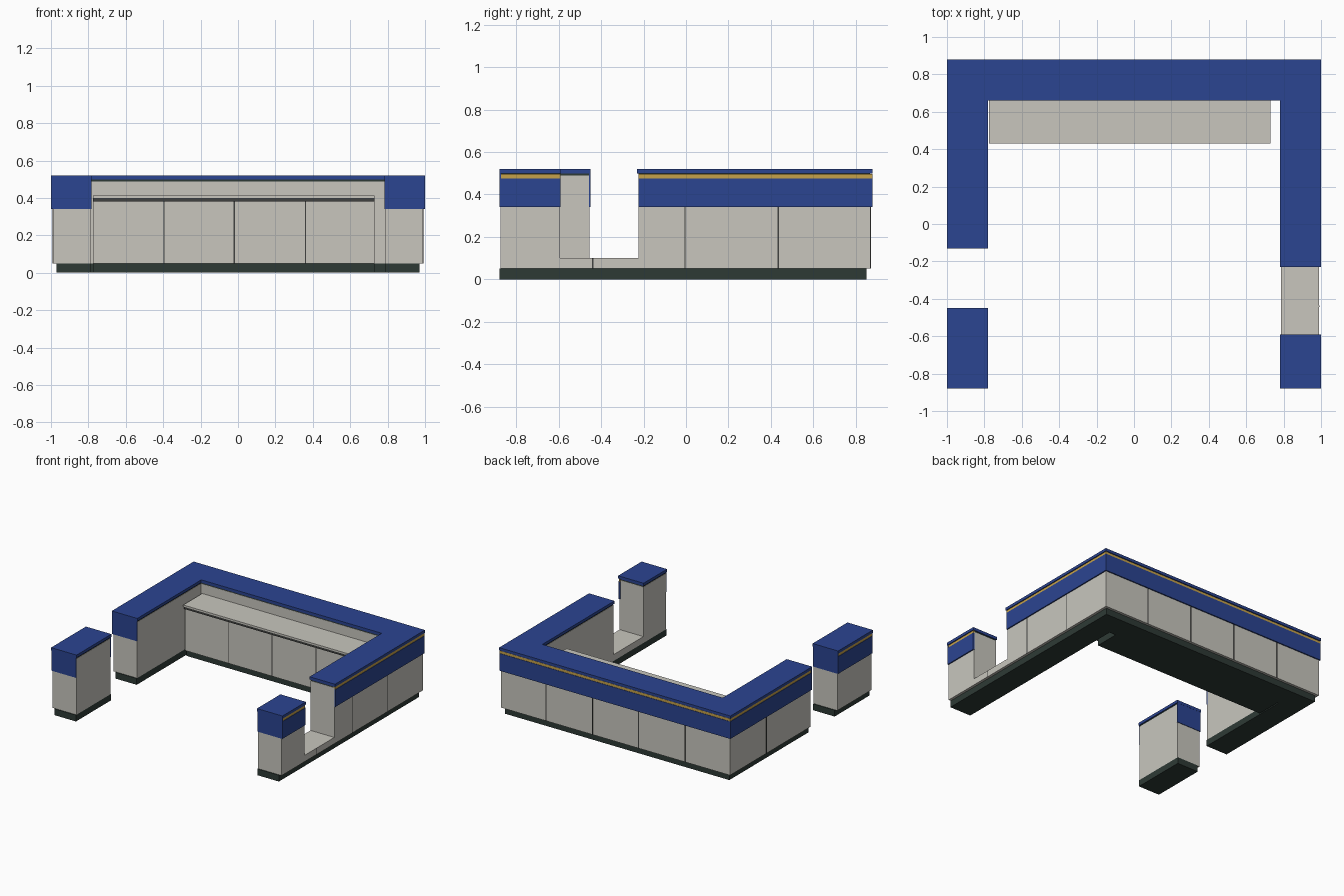
import bpy
import bmesh

cube = bpy.data.objects.get("Cube")
if cube:
    bpy.data.objects.remove(cube, do_unlink=True)


def material(name, rgb):
    m = bpy.data.materials.new(name)
    m.use_nodes = True
    m.diffuse_color = (*rgb, 1)
    m.node_tree.nodes["Principled BSDF"].inputs["Base Color"].default_value = (*rgb, 1)
    return m


BLUE = material("royal blue", (0.024, 0.058, 0.283))
GREY = material("warm light grey", (0.578, 0.565, 0.515))
DARK = material("dark green plinth", (0.027, 0.042, 0.036))
GOLD = material("gold stripe", (0.56, 0.36, 0.07))
SEAM = material("charcoal seam", (0.05, 0.052, 0.05))


def prism(name, mat, outline, z0, z1):
    """Extrude a plan outline from z0 up to z1."""
    bm = bmesh.new()
    face = bm.faces.new([bm.verts.new((x, y, z0)) for x, y in outline])
    top = bmesh.ops.extrude_face_region(bm, geom=[face])["geom"]
    bmesh.ops.translate(bm, vec=(0, 0, z1 - z0),
                        verts=[v for v in top if isinstance(v, bmesh.types.BMVert)])
    bmesh.ops.recalc_face_normals(bm, faces=bm.faces)
    mesh = bpy.data.meshes.new(name)
    bm.to_mesh(mesh)
    bm.free()
    mesh.materials.append(mat)
    obj = bpy.data.objects.new(name, mesh)
    bpy.context.collection.objects.link(obj)
    return obj


def box(name, mat, x0, x1, y0, y1, z0, z1):
    return prism(name, mat, [(x0, y0), (x1, y0), (x1, y1), (x0, y1)], z0, z1)


# Plan dimensions
BACK, FRONT = 0.88, -0.88
INNER_X, INNER_Y = 0.78, 0.66
LEFT_END, RIGHT_END = -0.23, -0.13      # arm ends at +x and -x
POST_BACK, ISLAND_BACK = -0.59, -0.45   # rear faces of the front blocks
# Heights
PLINTH, CLAD, STRIPE, CAP, TOP = 0.05, 0.34, 0.475, 0.498, 0.52


def u_plan(outer, inner, end, left_end=LEFT_END):
    """U-shaped plan, inset from the counter's outer, inner and end edges."""
    xo, yo = 1 - outer, BACK - outer
    xi, yi = INNER_X + inner, INNER_Y + inner
    r, l = RIGHT_END + end, left_end + end
    return [(-xo, r), (-xo, yo), (xo, yo), (xo, l), (xi, l), (xi, yi), (-xi, yi), (-xi, r)]


def block_plan(side, back, outer, inner, end):
    xo, xi = side * (1 - outer), side * (INNER_X + inner)
    y0, y1 = FRONT + end, back - end
    return [(xo, y0), (xo, y1), (xi, y1), (xi, y0)]


# Stacked layers shared by the main counter and the two front blocks
layers = [("body", GREY, 0.01, 0.005, 0.005, PLINTH, 0.488),
          ("trim", DARK, 0.012, 0.007, 0.007, 0.488, CAP),
          ("top", BLUE, 0, 0, 0, CAP, TOP)]
for part, mat, outer, inner, end, z0, z1 in layers:
    prism("counter_" + part, mat, u_plan(outer, inner, end), z0, z1)
    prism("left_post_" + part, mat, block_plan(1, POST_BACK, outer, inner, end), z0, z1)
    prism("right_island_" + part, mat, block_plan(-1, ISLAND_BACK, outer, inner, end), z0, z1)

# Plinths, and the low threshold joining the left post to the counter
prism("counter_plinth", DARK, u_plan(0.03, 0.005, 0, FRONT), 0, PLINTH)
prism("island_plinth", DARK, block_plan(-1, ISLAND_BACK, 0.03, 0.005, 0), 0, PLINTH)
box("threshold", GREY, INNER_X + 0.005, 0.99, POST_BACK - 0.01, LEFT_END + 0.01, PLINTH, 0.10)

# Outer cladding with the gold stripe along each outward side
runs = [("left_counter", 1, LEFT_END, BACK), ("left_post", 1, FRONT, POST_BACK),
        ("right_counter", -1, RIGHT_END, BACK), ("right_island", -1, FRONT, ISLAND_BACK)]
for name, side, y0, y1 in runs:
    for part, mat, face, z0, z1 in [("cladding", BLUE, 0.999, CLAD, STRIPE),
                                    ("stripe", GOLD, 0.996, STRIPE, CAP - 0.003)]:
        x0, x1 = sorted((side * 0.985, side * face))
        box(name + "_" + part, mat, x0, x1, y0 + 0.005, y1 - 0.002, z0, z1)
box("back_cladding", BLUE, -0.999, 0.999, BACK - 0.015, BACK - 0.001, CLAD, STRIPE)
box("back_stripe", GOLD, -0.996, 0.996, BACK - 0.015, BACK - 0.004, STRIPE, CAP - 0.003)

# Blue end plates on the exposed block and arm ends
ends = [("left_post_front", 1, FRONT), ("right_island_front", -1, FRONT),
        ("right_arm_front", -1, RIGHT_END), ("right_island_back", -1, ISLAND_BACK - 0.009)]
for name, side, y in ends:
    x0, x1 = sorted((side * (INNER_X + 0.004), side * 0.999))
    box(name + "_plate", BLUE, x0, x1, y + 0.001, y + 0.008, CLAD, CAP)

# Inner work bench
WX0, WX1 = -0.775, 0.73
box("bench_plinth", DARK, WX0, WX1, 0.47, INNER_Y + 0.01, 0, PLINTH)
box("bench_cabinet", GREY, WX0, WX1, 0.45, INNER_Y + 0.01, PLINTH, 0.38)
box("bench_edge_trim", SEAM, WX0, WX1, 0.437, INNER_Y + 0.01, 0.38, 0.40)
box("bench_top", GREY, WX0, WX1, 0.43, INNER_Y + 0.01, 0.40, 0.413)

# Thin panel seams
W = 0.003
for x in (-0.395, -0.02, 0.36):
    box("bench_door_seam", SEAM, x - W, x + W, 0.449, 0.455, PLINTH, 0.38)
for x in (-0.6, -0.2, 0.2, 0.6):
    box("back_panel_seam", SEAM, x - W, x + W, 0.865, 0.871, PLINTH, CLAD)
for x, y, top in ((0.99, -0.44, 0.10), (0.99, -0.005, CLAD), (0.99, 0.435, CLAD),
                  (-0.99, 0.42, CLAD)):
    box("side_panel_seam", SEAM, x - 0.001, x + 0.001, y - W, y + W, PLINTH, top)
